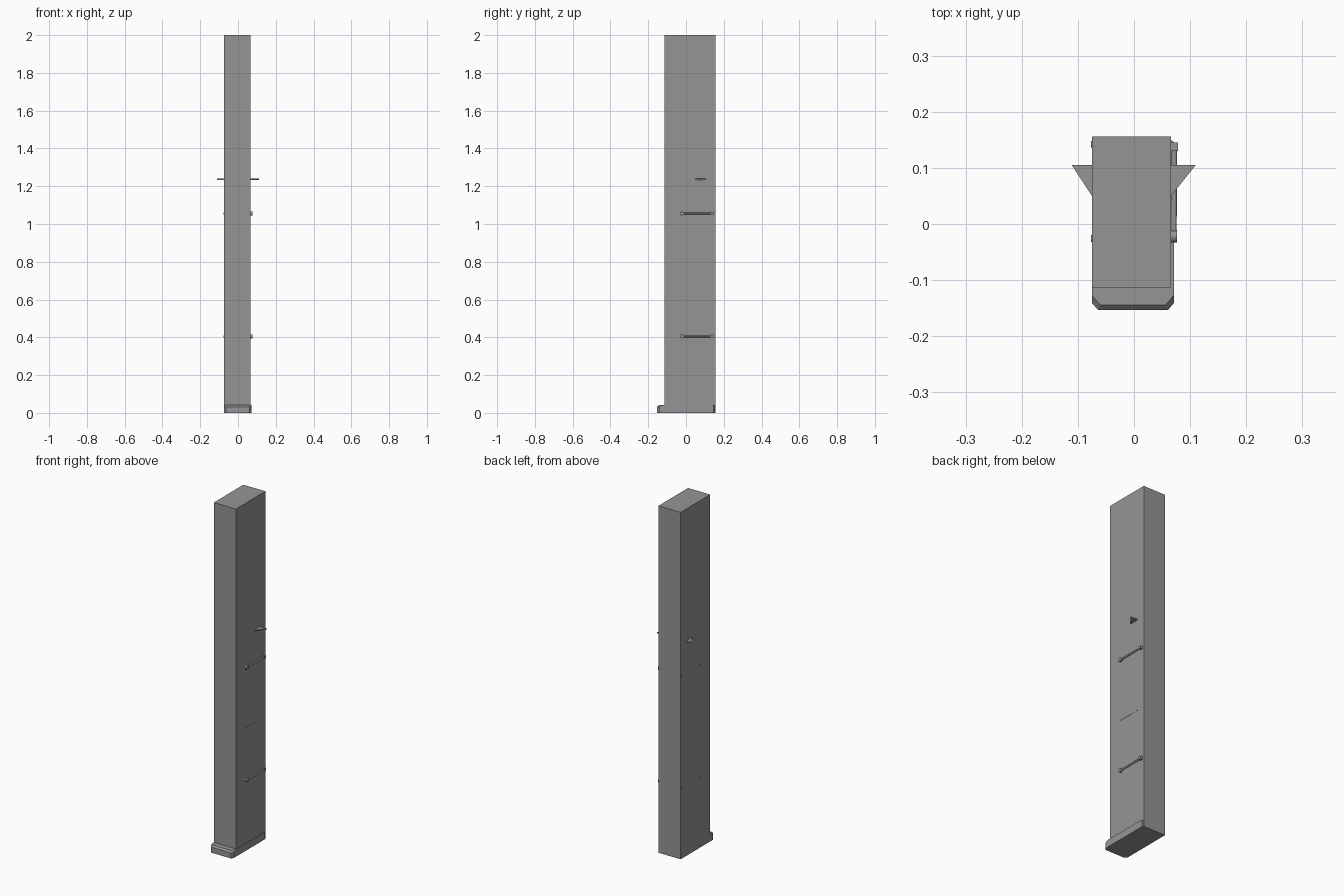
import bpy, bmesh, math
from mathutils import Matrix, Vector

cube = bpy.data.objects.get("Cube")
if cube:
    bpy.data.objects.remove(cube)

grey = bpy.data.materials.new("plain_grey")
grey.use_nodes = True
COLOUR = (0.3, 0.3, 0.3, 1)
grey.diffuse_color = COLOUR
grey.node_tree.nodes["Principled BSDF"].inputs["Base Color"].default_value = COLOUR


def finish(name, bm):
    bmesh.ops.recalc_face_normals(bm, faces=bm.faces)
    mesh = bpy.data.meshes.new(name)
    bm.to_mesh(mesh)
    bm.free()
    mesh.materials.append(grey)
    obj = bpy.data.objects.new(name, mesh)
    bpy.context.collection.objects.link(obj)
    return obj


def box(name, lo, hi):
    lo, hi = Vector(lo), Vector(hi)
    bm = bmesh.new()
    bmesh.ops.create_cube(bm, size=1, matrix=Matrix.Translation((lo + hi) / 2)
                          @ Matrix.Diagonal((*(hi - lo), 1)))
    return finish(name, bm)


def prism(name, outline, z0, z1):
    bm = bmesh.new()
    face = bm.faces.new([bm.verts.new((x, y, z0)) for x, y in outline])
    top = bmesh.ops.extrude_face_region(bm, geom=[face])["geom"]
    verts = [v for v in top if isinstance(v, bmesh.types.BMVert)]
    bmesh.ops.translate(bm, verts=verts, vec=(0, 0, z1 - z0))
    return finish(name, bm)


def rod(name, start, end, radius, sides=12):
    a, b = Vector(start), Vector(end)
    bm = bmesh.new()
    turn = (b - a).to_track_quat("Z", "Y").to_matrix().to_4x4()
    bmesh.ops.create_cone(bm, cap_ends=True, segments=sides, radius1=radius,
                          radius2=radius, depth=(b - a).length,
                          matrix=Matrix.Translation((a + b) / 2) @ turn)
    obj = finish(name, bm)
    for p in obj.data.polygons:
        p.use_smooth = len(p.vertices) == 4
    return obj


RIGHT, LEFT, BACK = 0.066, -0.075, 0.156

# tall body
box("body", (LEFT, -0.113, 0), (RIGHT, BACK, 2))

# base lip with cut front corners and a chamfered top
lip = prism("base_lip", [(LEFT, 0.14), (LEFT, -0.141), (-0.064, -0.153),
                         (0.061, -0.153), (0.071, -0.141), (0.071, 0.146),
                         (RIGHT, 0.15)], 0, 0.041)
bevel = lip.modifiers.new("top_chamfer", "BEVEL")
bevel.width, bevel.segments = 0.009, 1
bevel.limit_method = "WEIGHT"
weights = lip.data.attributes.new("bevel_weight_edge", "FLOAT", "EDGE")
for e in lip.data.edges:
    ends = [lip.data.vertices[i].co for i in e.vertices]
    if all(c.z > 0.04 for c in ends) and min(c.y for c in ends) < -0.14 and max(c.y for c in ends) < 0.1:
        weights.data[e.index].value = 1

# pointed side fins
for name, x, tip in (("right_fin", RIGHT, 0.11), ("left_fin", LEFT, -0.111)):
    prism(name, [(x, 0.05), (tip, 0.105), (x, 0.105)], 1.234, 1.24)

# two latches, each with a pivot knob, an arm, a hook and a groove strip
for label, z in (("lower", 0.405), ("upper", 1.055)):
    rod(label + "_latch_knob", (RIGHT, -0.022, z), (0.077, -0.022, z), 0.011)
    rod(label + "_latch_arm", (0.071, -0.015, z), (0.072, 0.138, z), 0.005)
    box(label + "_latch_hook", (RIGHT, 0.13, z - 0.007), (0.078, 0.145, z + 0.009))
    for end, y in (("front", -0.026), ("back", 0.142)):
        rod(f"{label}_{end}_pin", (LEFT, y, z), (-0.077, y, z), 0.006)

# thin middle seam
box("middle_seam", (RIGHT, -0.03, 0.703), (0.067, 0.105, 0.706))
